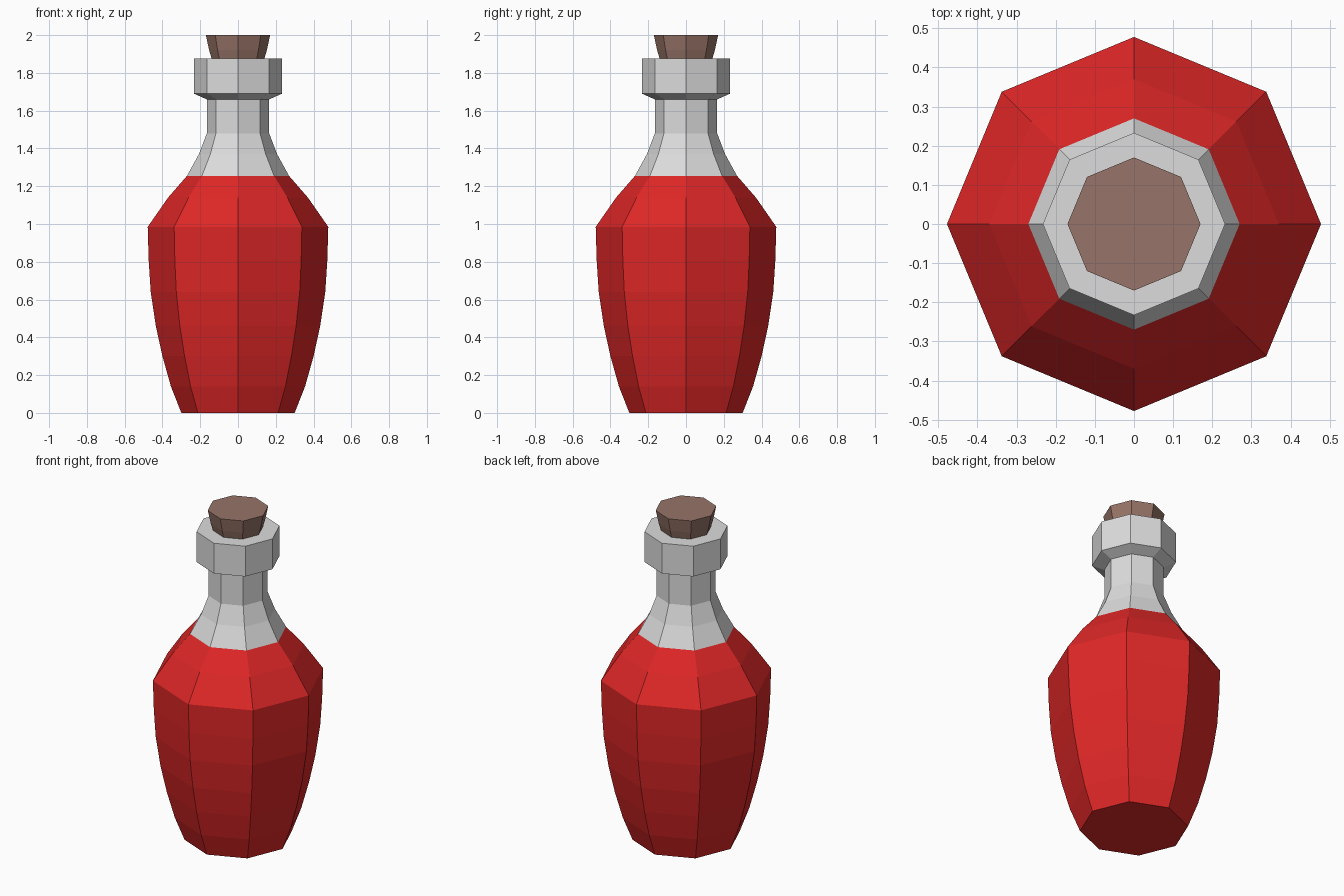
import bpy
import bmesh
from math import cos, sin, tau

SIDES = 8

cube = bpy.data.objects.get("Cube")
if cube:
    bpy.data.objects.remove(cube, do_unlink=True)


def make_material(name, rgb):
    mat = bpy.data.materials.new(name)
    mat.use_nodes = True
    colour = (*rgb, 1.0)
    mat.diffuse_color = colour
    bsdf = next(n for n in mat.node_tree.nodes if n.type == "BSDF_PRINCIPLED")
    bsdf.inputs["Base Color"].default_value = colour
    bsdf.inputs["Roughness"].default_value = 0.8
    return mat


def lathe(name, profile, material):
    """Spin (radius, height) points into a closed, flat-faced solid."""
    bm = bmesh.new()
    rings = [[bm.verts.new((r * cos(tau * i / SIDES), r * sin(tau * i / SIDES), z))
              for i in range(SIDES)] for r, z in profile]
    for low, high in zip(rings, rings[1:]):
        for i in range(SIDES):
            j = (i + 1) % SIDES
            bm.faces.new((low[i], low[j], high[j], high[i]))
    bm.faces.new(rings[0][::-1])
    bm.faces.new(rings[-1])
    bmesh.ops.recalc_face_normals(bm, faces=bm.faces)
    mesh = bpy.data.meshes.new(name)
    bm.to_mesh(mesh)
    bm.free()
    mesh.materials.append(material)
    obj = bpy.data.objects.new(name, mesh)
    bpy.context.collection.objects.link(obj)
    return obj


red = make_material("red liquid", (0.74, 0.02, 0.02))
grey = make_material("pale grey glass", (0.72, 0.72, 0.72))
brown = make_material("brown cork", (0.31, 0.175, 0.138))

# Bottle: belly, shoulder, neck and lip in one skin
bottle = lathe("bottle", [
    (0.30, 0.0), (0.355, 0.14), (0.40, 0.30), (0.435, 0.46), (0.462, 0.64),
    (0.473, 0.81), (0.478, 0.985), (0.37, 1.14), (0.27, 1.255),
    (0.207, 1.37), (0.165, 1.48), (0.165, 1.66),
    (0.233, 1.69), (0.233, 1.875)], red)
bottle.data.materials.append(grey)

# Glass above the fill line is grey
for face in bottle.data.polygons:
    face.material_index = int(face.center.z > 1.255)

# Tapered stopper
lathe("cork", [(0.138, 1.87), (0.153, 1.92), (0.17, 2.0)], brown)
